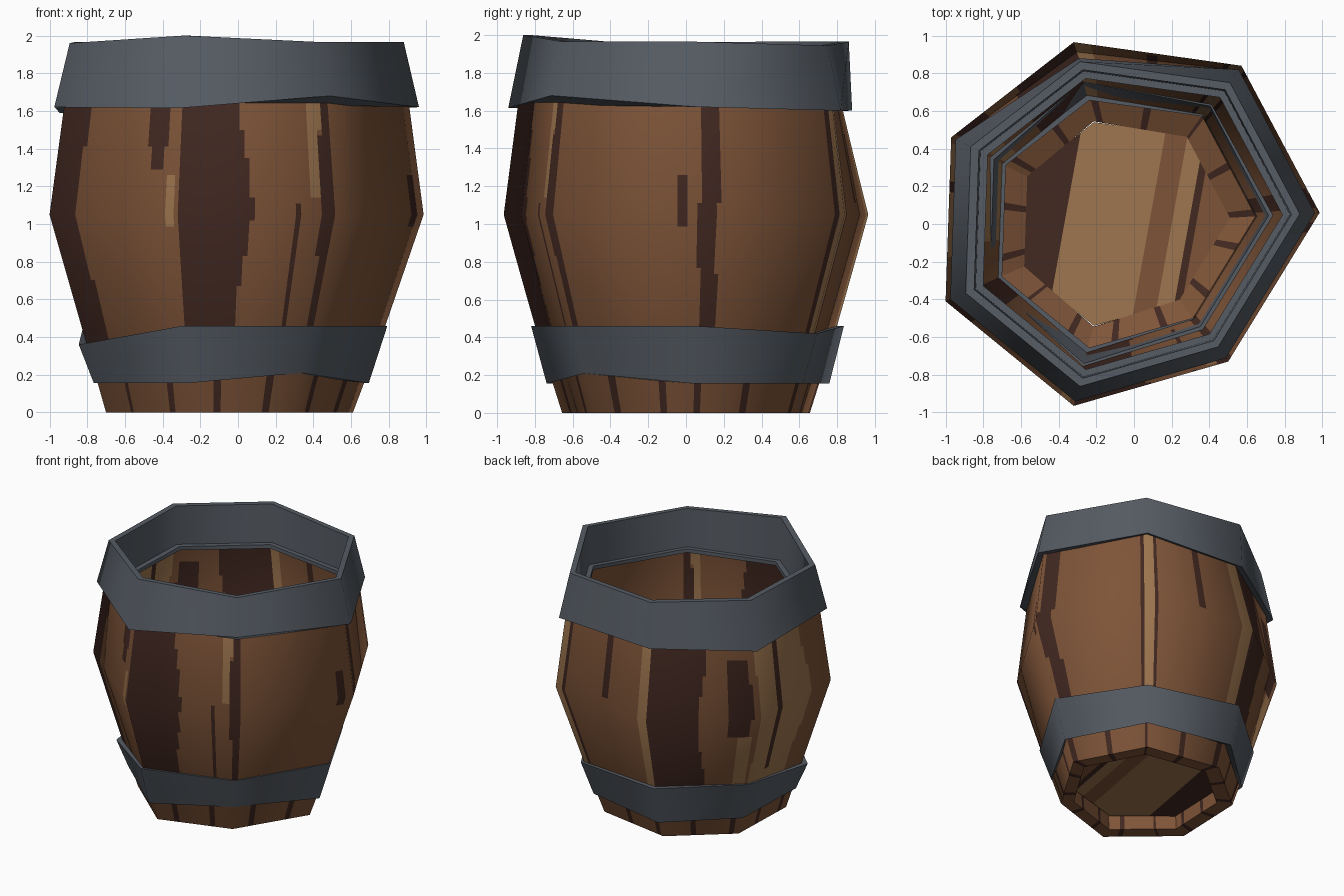
import bpy, bmesh, math
from mathutils import Vector

if "Cube" in bpy.data.objects:
    bpy.data.objects.remove(bpy.data.objects["Cube"])

# Irregular seven-sided plan of the barrel at its widest height
PLAN = [(.985, .06), (.57, .84), (-.32, .965), (-.97, .46), (-1.0, -.41), (-.32, -.965), (.5, -.73)]
N = 7


def material(name, rgb):
    m = bpy.data.materials.new(name)
    lin = [((c / 255 + .055) / 1.055) ** 2.4 for c in rgb]
    m.diffuse_color = (*lin, 1)
    m.use_nodes = True
    m.node_tree.nodes["Principled BSDF"].inputs["Base Color"].default_value = m.diffuse_color
    return m


WOOD = [material("mid_wood", (126, 84, 56)), material("dark_wood", (66, 40, 33)),
        material("light_wood", (158, 118, 79))]
METAL = material("grey_metal", (86, 92, 100))


def plan_point(u, s, dx=0.0, back=1.0, front=1.0):
    """Point on the plan outline at side parameter u (0..7)."""
    i = int(u) % N
    scale = {2: back, 5: front}
    a, b = (Vector(PLAN[k]) * s * scale.get(k, 1) for k in (i, (i + 1) % N))
    p = a.lerp(b, u - int(u))
    return p.x + dx, p.y


def lerp_table(table, z):
    for a, b in zip(table, table[1:]):
        if z <= b[0]:
            t = (z - a[0]) / (b[0] - a[0])
            return [a[k] + (b[k] - a[k]) * t for k in range(1, len(a))]
    return list(table[-1][1:])


def loop_mesh(name, rings, mats):
    """Closed tube through a closed series of rings of equal length."""
    n, m = len(rings[0]), len(rings)
    verts = [p for r in rings for p in r]
    faces = [(j * n + i, j * n + (i + 1) % n, (j + 1) % m * n + (i + 1) % n, (j + 1) % m * n + i)
             for j in range(m) for i in range(n)]
    me = bpy.data.meshes.new(name)
    me.from_pydata(verts, [], faces)
    for mt in mats:
        me.materials.append(mt)
    ob = bpy.data.objects.new(name, me)
    bpy.context.collection.objects.link(ob)
    return ob


# Wood grain: full-height streaks (side range), then short ones (side and height range)
LONG = {1: [(4, 4.21), (5, 5.44), (5.95, 6.03), (.02, .16), (.92, .97), (1.07, 1.11), (2, 2.5)],
        2: [(.97, 1.07), (1.91, 2)]}
SHORT = {1: [(4.72, 4.9, 1.42, 2), (4.77, 4.86, 1.3, 1.42), (5.76, 5.8, .3, 1.12),
             (6.87, 6.92, 1, 1.26), (1.5, 1.56, 1.1, 2), (2.72, 2.93, .9, 1.5),
             (3.28, 3.33, .5, 1.6)],
         2: [(4.9, 4.97, 1, 1.26), (5.88, 5.95, 1.15, 2), (2.84, 2.97, .2, .9), (3.02, 3.7, .2, 2)]}


def grain(u, z):
    if z < .2:                                   # narrow streaks at the foot
        return 1 if (u * 2.1) % 1 < .13 else 0
    for mat in (1, 2):
        for a, b, *span in LONG[mat] + SHORT[mat]:
            shift = min(.045, .12 * (b - a)) * math.sin(5 * z + 3 * a)
            lo, hi = span or (0, 2)
            if lo <= z <= hi and a + shift * .3 <= u <= b + shift:
                return mat
    return 0


# Barrel wall: outer surface up, inner surface down, flaring in to the floor
PROFILE = [(0, .66, -.04, 1.03, 1.03), (.42, .80, -.02, 1.02, 1.02), (1.05, 1, 0, 1, 1),
           (1.68, .915, 0, .92, 1)]
SLOPE = [(0, -.38), (.42, -.36), (1.05, -.08), (1.68, .16)]
SUB, T = 30, .045
heights = [.042 * k for k in range(10)] + [.42 + .63 * k / 20 for k in range(20)] \
    + [1.05 + .03 * k for k in range(21)]


def wood_ring(z, inset):
    s, *rest = lerp_table(PROFILE, z)
    return [(*plan_point(k / SUB, s - inset, *rest), z) for k in range(N * SUB)]


rings = [wood_ring(z, 0) for z in heights]
rings += [wood_ring(z, T) for z in reversed(heights) if z > .2]
rings += [wood_ring(.15, .16), wood_ring(0, .11)]
wall = loop_mesh("barrel_wall", rings, WOOD)
me = wall.data
normals = [None] * len(me.loops)
H, M = len(heights), len(rings)
for p in me.polygons:
    row, col = divmod(p.index, N * SUB)
    p.material_index = grain((col + .5) / SUB, p.center.z)
    p.use_smooth = True
    for li in p.loop_indices:
        v = me.vertices[me.loops[li].vertex_index].co
        if row == H - 1 or row >= M - 3:          # flat rims and floor flare
            normals[li] = p.normal.copy()
        else:
            d = Vector((v.x, v.y, 0)).normalized()
            d.z = lerp_table(SLOPE, v.z)[0]
            normals[li] = d.normalized() * (1 if row < H else -1)
me.normals_split_custom_set(normals)

# Barrel floor, cut into plank colours
bm = bmesh.new()
loops = []
for z in (.10, .15):
    s, dx = lerp_table(PROFILE, z)[:2]
    loops.append([bm.verts.new((*plan_point(k, s - .15, dx), z)) for k in range(N)])
bm.faces.new(loops[1])
bm.faces.new(loops[0][::-1])
for i in range(N):
    j = (i + 1) % N
    bm.faces.new((loops[0][i], loops[0][j], loops[1][j], loops[1][i]))
CUTS = [(-.37, 1), (.08, 2), (.2, 0), (.29, 2), (.33, 1), (9, 0)]
LEAN = .18
for x, _ in CUTS[:-1]:
    bmesh.ops.bisect_plane(bm, geom=bm.verts[:] + bm.edges[:] + bm.faces[:],
                           plane_co=(x, 0, 0), plane_no=(1, -LEAN, 0))
for f in bm.faces:
    c = f.calc_center_median()
    f.material_index = next(m for x, m in CUTS if c.x - LEAN * c.y < x)
fm = bpy.data.meshes.new("barrel_floor")
bm.to_mesh(fm)
bm.free()
for m in WOOD:
    fm.materials.append(m)
bpy.context.collection.objects.link(bpy.data.objects.new("barrel_floor", fm))


# Metal hoops with uneven edges; each passes through the wall and has an inner lip
def hoop(name, zb, zt, section, lip_z):
    """section rows: level (bottom, top, lip, under lip), scale, dx, back, front"""
    levels = {'b': zb, 't': zt, 'l': [lip_z] * N, 'u': [lip_z - .03] * N}
    ob = loop_mesh(name, [[(*plan_point(k, *row[1:]), levels[row[0]][k]) for k in range(N)]
                          for row in section], [METAL])
    bpy.ops.object.select_all(action='DESELECT')
    ob.select_set(True)
    bpy.context.view_layer.objects.active = ob
    bpy.ops.object.shade_smooth_by_angle(angle=math.radians(60))


hoop("upper_hoop", [1.62, 1.60, 1.60, 1.59, 1.62, 1.615, 1.68],
     [1.965, 1.945, 1.965, 1.965, 1.96, 2.0, 1.965],
     [('b', .975, 0, .935), ('t', .893), ('t', .848), ('l', .84), ('l', .80), ('u', .80),
      ('u', .90, 0, .95)], 1.66)
hoop("lower_hoop", [.155] * 6 + [.21], [.46, .42, .46, .46, .36, .46, .46],
     [('b', .735, -.03, 1.07, 1.04), ('t', .825, -.02, 1.05, 1.03), ('t', .745, -.02, 1.05, 1.03),
      ('l', .71, -.02), ('l', .68, -.02), ('u', .68, -.02)], .23)
